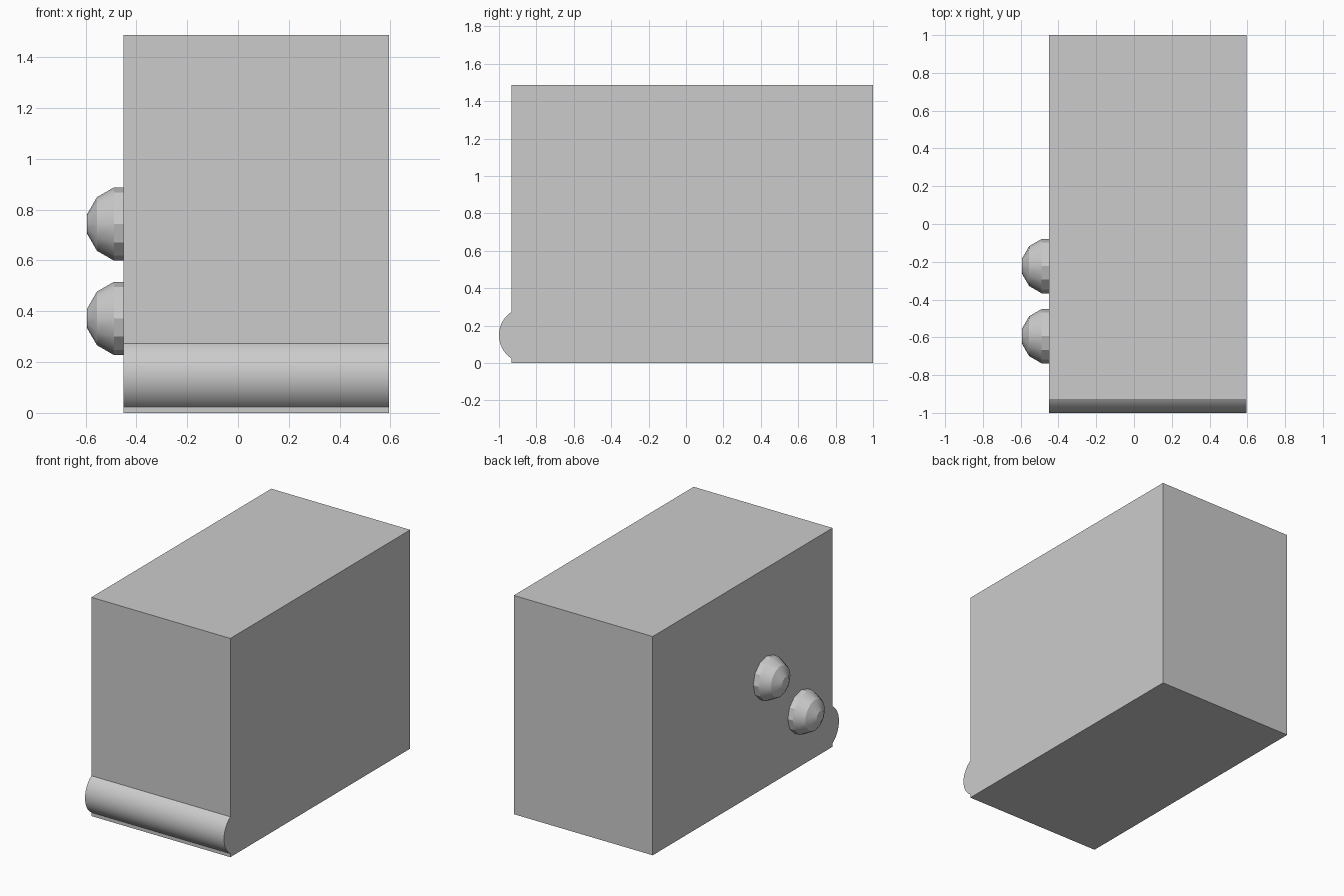
import bpy, bmesh, math

cube = bpy.data.objects.get("Cube")
if cube:
    bpy.data.objects.remove(cube, do_unlink=True)

LEFT, RIGHT = 0.595, -0.45        # x limits of the cabinet
FRONT, BACK, TOP = -0.932, 1.0, 1.487
R = 0.149                         # radius of the knobs and the front roll

grey = bpy.data.materials.new("plain grey")
grey.use_nodes = True
grey.diffuse_color = (0.6, 0.6, 0.6, 1)
grey.node_tree.nodes["Principled BSDF"].inputs["Base Color"].default_value = grey.diffuse_color


def finish(bm, name):
    """Turn a bmesh into a smooth-by-angle object."""
    bmesh.ops.recalc_face_normals(bm, faces=bm.faces)
    mesh = bpy.data.meshes.new(name)
    bm.to_mesh(mesh)
    bm.free()
    mesh.materials.append(grey)
    obj = bpy.data.objects.new(name, mesh)
    bpy.context.collection.objects.link(obj)
    bpy.ops.object.select_all(action='DESELECT')
    obj.select_set(True)
    bpy.context.view_layer.objects.active = obj
    bpy.ops.object.shade_smooth_by_angle(angle=math.radians(29))
    return obj


# Cabinet: side profile with a rounded roll along the front, extruded across x
cy, cz = R - 1, R
half = math.acos((cy - FRONT) / R)
steps = 32
profile = [(FRONT, 0), (BACK, 0), (BACK, TOP), (FRONT, TOP)]
for i in range(steps + 1):
    a = half - 2 * half * i / steps
    profile.append((cy - R * math.cos(a), cz + R * math.sin(a)))
bm = bmesh.new()
side = bm.faces.new([bm.verts.new((RIGHT, y, z)) for y, z in profile])
extruded = bmesh.ops.extrude_face_region(bm, geom=[side], use_keep_orig=True)
moved = [v for v in extruded["geom"] if isinstance(v, bmesh.types.BMVert)]
bmesh.ops.translate(bm, verts=moved, vec=(LEFT - RIGHT, 0, 0))
finish(bm, "cabinet")


# Knobs: twelve-sided half spheres with a flat tip, on the right side
def knob(name, y, z):
    bm = bmesh.new()
    rings = []
    for x_angle, r_angle in ((90, 75), (75, 75), (45, 45), (15, 15)):
        x = RIGHT - R * math.cos(math.radians(x_angle))
        r = R * math.sin(math.radians(r_angle))
        rings.append([bm.verts.new((x, y + r * math.cos(math.tau * k / 12),
                                    z + r * math.sin(math.tau * k / 12)))
                      for k in range(12)])
    for a, b in zip(rings, rings[1:]):
        for k in range(12):
            n = (k + 1) % 12
            bm.faces.new((a[k], a[n], b[n], b[k]))
    bm.faces.new(rings[-1])
    finish(bm, name)


knob("upper_knob", -0.223, TOP / 2)
knob("lower_knob", -0.594, TOP / 4)
